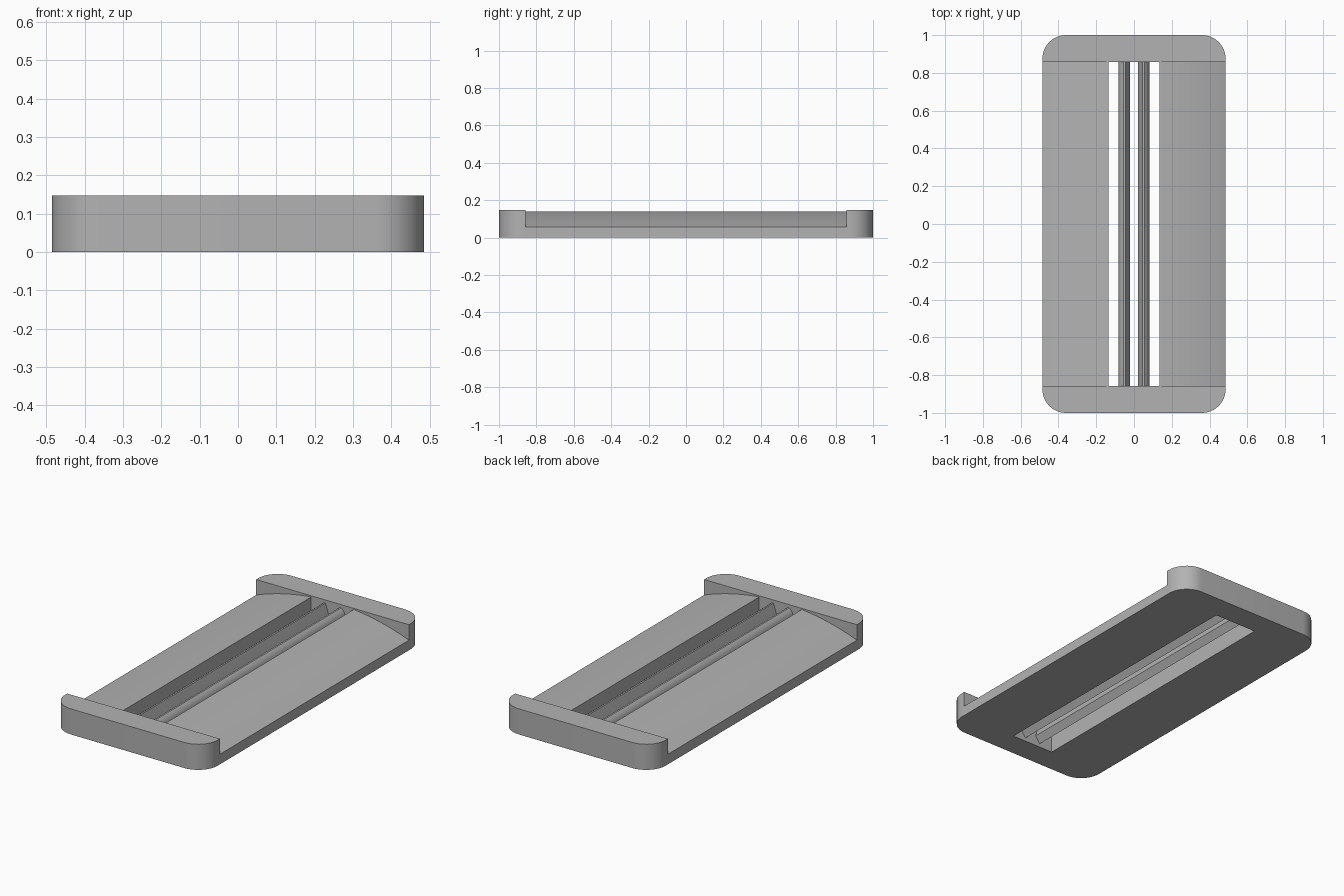
import bpy, math

if "Cube" in bpy.data.objects:
    bpy.data.objects.remove(bpy.data.objects["Cube"])

W, H, EDGE, CORNER = 0.485, 0.147, 0.058, 0.125   # half width, height, rim height, corner radius
INNER, SLOT = 0.857, 0.135                        # half length and half width of the slot

grey = bpy.data.materials.new("plain grey")
grey.use_nodes = True
grey.diffuse_color = (0.45, 0.45, 0.45, 1)
grey.node_tree.nodes["Principled BSDF"].inputs["Base Color"].default_value = grey.diffuse_color


def prism(name, profile, start, end, axis):
    """Extrude a closed 2D profile along z (plan profile) or y (x-z section)."""
    def place(p, d):
        return (p[0], p[1], d) if axis == "z" else (p[0], d, p[1])
    n = len(profile)
    verts = [place(p, d) for d in (start, end) for p in profile]
    faces = [[i, (i + 1) % n, (i + 1) % n + n, i + n] for i in range(n)]
    faces += [list(range(n))[::-1], list(range(n, 2 * n))]
    mesh = bpy.data.meshes.new(name)
    mesh.from_pydata(verts, [], faces)
    if axis == "y":
        mesh.flip_normals()
    mesh.materials.append(grey)
    obj = bpy.data.objects.new(name, mesh)
    bpy.context.collection.objects.link(obj)
    return obj


def smooth(obj):
    bpy.ops.object.select_all(action="DESELECT")
    obj.select_set(True)
    bpy.context.view_layer.objects.active = obj
    bpy.ops.object.shade_smooth_by_angle(angle=math.radians(30))


# End blocks with rounded outer corners
def arc(cx, cy, r, a0, a1, steps=12):
    return [(cx + r * math.cos(math.radians(a0 + (a1 - a0) * i / steps)),
             cy + r * math.sin(math.radians(a0 + (a1 - a0) * i / steps))) for i in range(steps + 1)]


back = [(-W, INNER), (W, INNER)]
back += arc(W - CORNER, 1 - CORNER, CORNER, 0, 90) + arc(CORNER - W, 1 - CORNER, CORNER, 90, 180)
smooth(prism("back_end_block", back, 0, H, "z"))
smooth(prism("front_end_block", [(-x, -y) for x, y in back], 0, H, "z"))

# Gently domed side panels on either side of the slot
drop = H - EDGE
radius = (W * W + drop * drop) / (2 * drop)
xs = [SLOT + (W - SLOT) * i / 16 for i in range(17)]
dome = [(SLOT, 0), (W, 0)] + [(x, H - radius + math.sqrt(radius ** 2 - x * x)) for x in reversed(xs)]

# Two slim rails in the slot, rounded outside and undercut inside
rail = [(0.022, 0.06), (0.05, 0.02), (0.08, 0.06), (0.082, 0.08)]
rail += [(0.078, 0.1), (0.068, 0.118), (0.055, 0.128), (0.045, 0.128), (0.035, 0.1)]

for side, sign in (("left", 1), ("right", -1)):
    for part, section in (("side_panel", dome), ("slot_rail", rail)):
        points = [(sign * x, z) for x, z in section][::sign]
        smooth(prism(side + "_" + part, points, -INNER, INNER, "y"))
